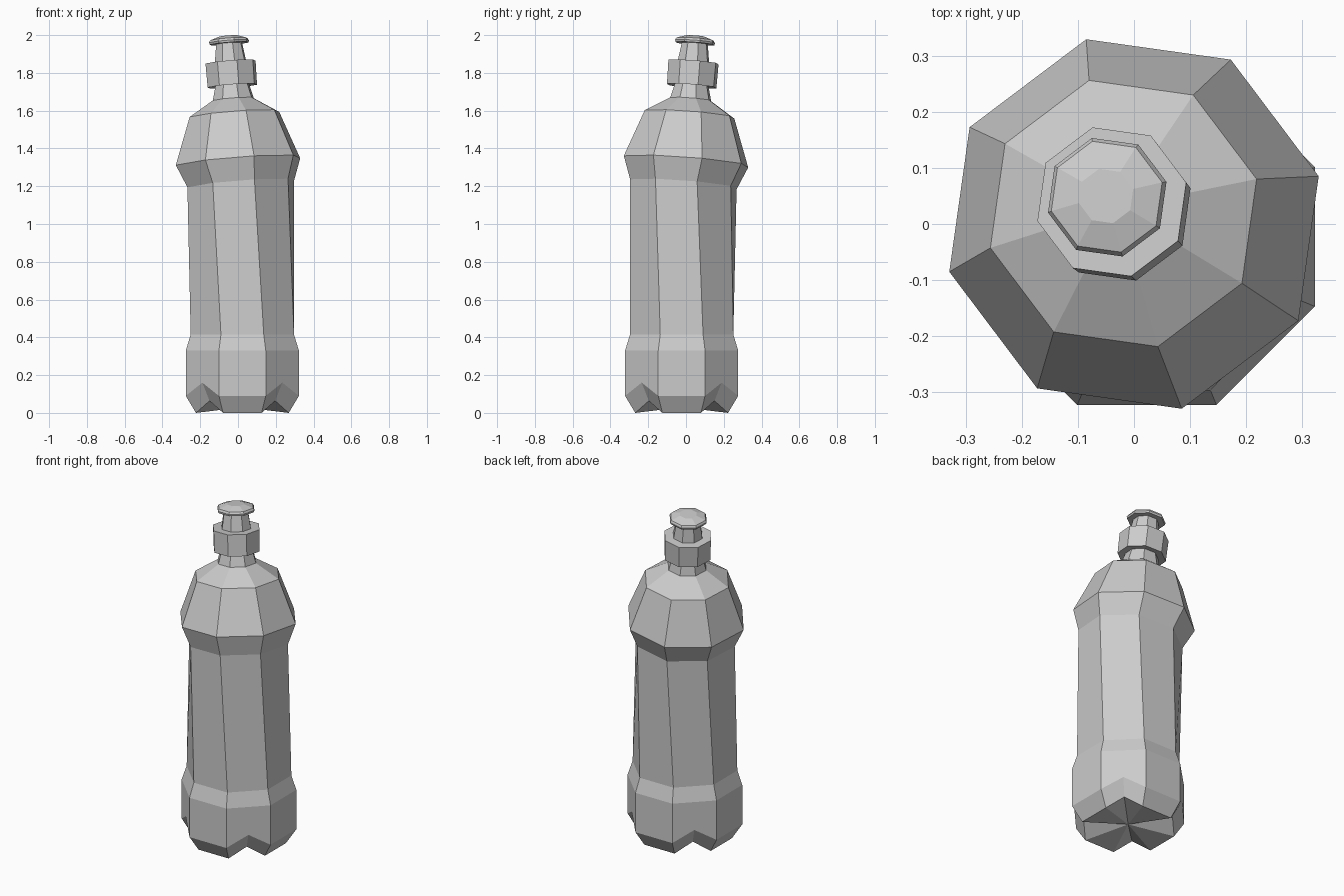
import bpy
from math import sin, cos, radians, pi

if "Cube" in bpy.data.objects:
    bpy.data.objects.remove(bpy.data.objects["Cube"])

TILT = 0.075  # lean of the upper half toward -x and +y


def ring(z, r, upper=True, c=None):
    """Octagon: straight and square to the axes low down, leaning and twisted above."""
    if upper:
        if c is None:
            c = TILT * (1.33 - z)
        a0, t = radians(14.5), TILT
    else:
        a0, t = pi / 8, 0.0
    pts = []
    for k in range(8):
        a = a0 + k * pi / 4
        dx, dy = r * cos(a), r * sin(a)
        pts.append((c + dx, -c + dy, z + t * (dx - dy)))
    return pts


def loft(name, rings, extra_verts=(), extra_faces=(), cap_top=False):
    verts = [p for rg in rings for p in rg]
    faces = []
    for i in range(len(rings) - 1):
        for k in range(8):
            n = (k + 1) % 8
            if name == "bottle" and i == 0 and k % 2 == 0:
                continue  # diagonal panels of the base are notched instead
            faces.append((i * 8 + k, i * 8 + n, i * 8 + 8 + n, i * 8 + 8 + k))
    if cap_top:
        s = (len(rings) - 1) * 8
        faces.append(tuple(range(s, s + 8)))
    mesh = bpy.data.meshes.new(name)
    mesh.from_pydata(verts + list(extra_verts), [], faces + list(extra_faces))
    mesh.validate()
    mesh.update()
    ob = bpy.data.objects.new(name, mesh)
    bpy.context.collection.objects.link(ob)
    return ob


# Bottle: foot, base band, waist, shoulder, neck
C = 0.023
R_FOOT, R_BASE = 0.266, 0.324
rings = [
    ring(0.0, R_FOOT, False, C),
    ring(0.09, R_BASE, False, C),
    ring(0.33, R_BASE, False, C),
    ring(0.415, 0.296, False, C),
    ring(1.21, 0.291, True, 0.014),
    ring(1.33, 0.34),
    ring(1.58, 0.245),
    ring(1.66, 0.112),
    ring(1.735, 0.092),
]

# Notches between the four feet, meeting at the middle of the underside
extra, faces = [(C, -C, 0.03)], []
centre = len(rings) * 8
for k in range(8):
    n = (k + 1) % 8
    if k % 2:
        faces.append((k, centre, n))
        continue
    # octagon corners start at 22.5 degrees, so edge k spans a diagonal for even k
    a = (k + 1) * pi / 4
    ap = cos(pi / 8)
    inner = centre + len(extra)
    outer = inner + 1
    for r, z in ((R_FOOT * ap, 0.064), (R_BASE * ap, 0.16)):
        extra.append((C + r * cos(a), -C + r * sin(a), z))
    faces += [(k, centre, inner), (inner, centre, n),
              (k, inner, outer, 8 + k), (inner, n, 8 + n, outer)]
    # the wall above reaches down only to the notch peak
    faces.append((8 + k, outer, 16 + k))
    faces.append((outer, 16 + n, 16 + k))
    faces.append((outer, 8 + n, 16 + n))

bottle = loft("bottle", rings, extra, faces)

# Drop the full wall quads that the notched walls replace
import bmesh
bm = bmesh.new()
bm.from_mesh(bottle.data)
bm.verts.ensure_lookup_table()
old = [f for f in bm.faces if len(f.verts) == 4
       and {v.index for v in f.verts} in
       [{8 + k, 9 + k, 16 + k, 17 + k} for k in (0, 2, 4, 6)]]
bmesh.ops.delete(bm, geom=old, context='FACES_ONLY')
bmesh.ops.recalc_face_normals(bm, faces=bm.faces)
bm.to_mesh(bottle.data)
bm.free()

# Screw collar
loft("collar", [ring(1.735, 0.092), ring(1.73, 0.135),
                ring(1.857, 0.137), ring(1.857, 0.086)])

# Drinking spout with its flanged, slightly domed top
loft("spout", [ring(1.857, 0.086), ring(1.955, 0.071), ring(1.955, 0.106),
               ring(1.966, 0.109), ring(1.978, 0.102), ring(1.995, 0.05)], cap_top=True)
